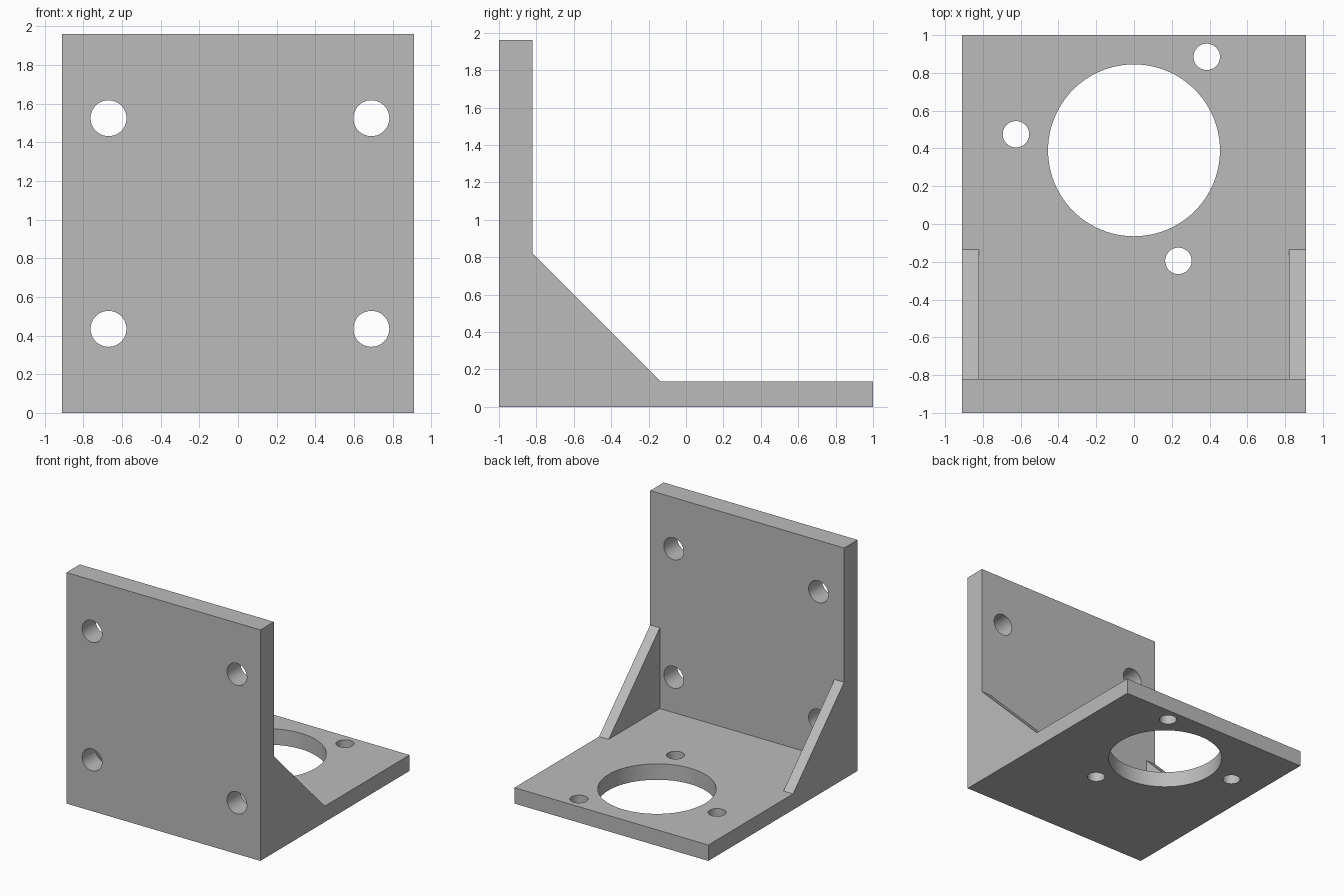
import bpy, bmesh, math
from mathutils import Matrix, Vector

cube = bpy.data.objects.get("Cube")
if cube:
    bpy.data.objects.remove(cube, do_unlink=True)

HALF_W, WALL_T, BASE_T, HEIGHT, GUSSET_T = 0.91, 0.18, 0.135, 1.96, 0.09
WALL_BACK = -1 + WALL_T
GUSSET_TOP, GUSSET_END = 0.82, -0.135

grey = bpy.data.materials.new("plain grey")
grey.use_nodes = True
colour = (0.5, 0.5, 0.5, 1)
grey.diffuse_color = colour
grey.node_tree.nodes["Principled BSDF"].inputs["Base Color"].default_value = colour


def add_object(name, bm):
    bmesh.ops.recalc_face_normals(bm, faces=bm.faces)
    mesh = bpy.data.meshes.new(name)
    bm.to_mesh(mesh)
    bm.free()
    mesh.materials.append(grey)
    obj = bpy.data.objects.new(name, mesh)
    bpy.context.collection.objects.link(obj)
    return obj


def extrude_profile(name, points, half_width):
    """Extrude a (y, z) outline along x."""
    bm = bmesh.new()
    face = bm.faces.new([bm.verts.new((-half_width, y, z)) for y, z in points])
    new = bmesh.ops.extrude_face_region(bm, geom=[face])["geom"]
    verts = [v for v in new if isinstance(v, bmesh.types.BMVert)]
    bmesh.ops.translate(bm, verts=verts, vec=(2 * half_width, 0, 0))
    return add_object(name, bm)


def drill(name, centre, radius, axis, sides=48):
    """Make a cylindrical cutter along y or z."""
    bm = bmesh.new()
    turn = Matrix.Rotation(math.pi / 2, 4, "X") if axis == "y" else Matrix()
    bmesh.ops.create_cone(bm, cap_ends=True, segments=sides, radius1=radius,
                          radius2=radius, depth=0.5,
                          matrix=Matrix.Translation(Vector(centre)) @ turn)
    return add_object(name, bm)


# Bracket body: base plate, upright plate and gusset outline
bracket = extrude_profile("angle_bracket", [
    (-1, 0), (1, 0), (1, BASE_T), (GUSSET_END, BASE_T),
    (WALL_BACK, GUSSET_TOP), (WALL_BACK, HEIGHT), (-1, HEIGHT)], HALF_W)

# Pocket that leaves a thin gusset on each side
cutters = [extrude_profile("pocket_cutter", [
    (WALL_BACK, BASE_T), (0.1, BASE_T), (0.1, 1), (WALL_BACK, 1)],
    HALF_W - GUSSET_T)]

# Four mounting holes in the upright plate
for x in (-0.67, 0.69):
    for z in (0.435, 1.525):
        cutters.append(drill("wall_hole_cutter", (x, -0.91, z), 0.093, "y"))

# Large opening and three screw holes in the base plate
cutters.append(drill("opening_cutter", (0, 0.39, 0.07), 0.455, "z", 96))
for x, y in ((0.385, 0.885), (-0.625, 0.475), (0.235, -0.195)):
    cutters.append(drill("base_hole_cutter", (x, y, 0.07), 0.07, "z"))

for cutter in cutters:
    mod = bracket.modifiers.new("cut", "BOOLEAN")
    mod.operation, mod.solver, mod.object = "DIFFERENCE", "EXACT", cutter

# Apply the cuts and discard the cutters
graph = bpy.context.evaluated_depsgraph_get()
bracket_mesh = bpy.data.meshes.new_from_object(bracket.evaluated_get(graph))
bracket.modifiers.clear()
bracket.data = bracket_mesh
for cutter in cutters:
    bpy.data.objects.remove(cutter, do_unlink=True)

# Smooth hole walls, crisp plate edges
bpy.ops.object.select_all(action="DESELECT")
bracket.select_set(True)
bpy.context.view_layer.objects.active = bracket
bpy.ops.object.shade_smooth_by_angle(angle=math.radians(30))
